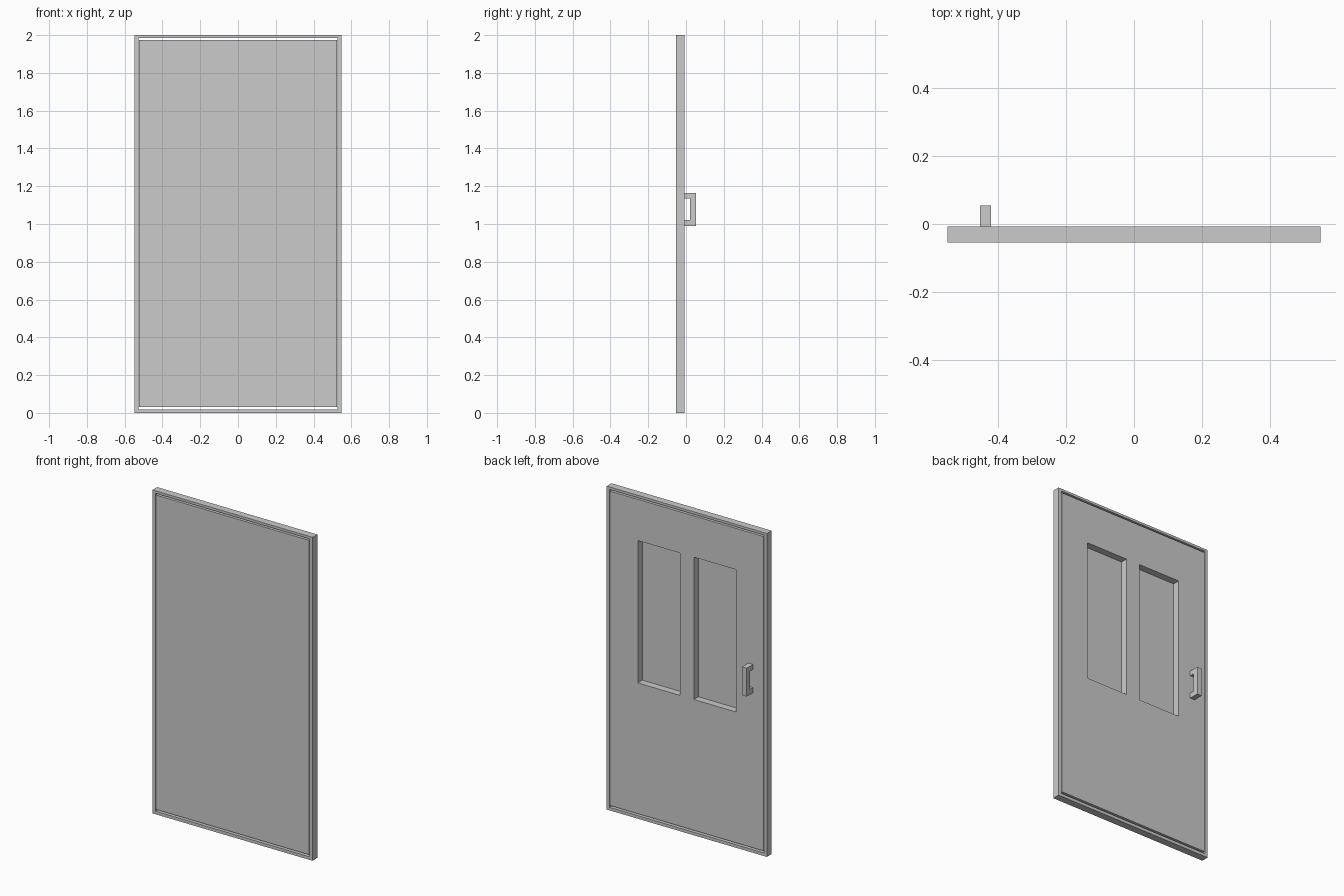
import bpy, bmesh

if "Cube" in bpy.data.objects:
    bpy.data.objects.remove(bpy.data.objects["Cube"])

FRONT, BACK = -0.054, -0.008      # door thickness range in y


def finish(bm, name):
    bmesh.ops.recalc_face_normals(bm, faces=bm.faces)
    mesh = bpy.data.meshes.new(name)
    bm.to_mesh(mesh)
    bm.free()
    ob = bpy.data.objects.new(name, mesh)
    bpy.context.collection.objects.link(ob)
    return ob


def extrude(bm, vec):
    res = bmesh.ops.extrude_face_region(bm, geom=bm.faces[:], use_keep_orig=True)
    moved = [g for g in res["geom"] if isinstance(g, bmesh.types.BMVert)]
    bmesh.ops.translate(bm, verts=moved, vec=vec)


def slab(name, xs, zs, holes=(), y0=FRONT, y1=BACK):
    """Upright slab on an x/z grid, with the listed cells left open."""
    bm = bmesh.new()
    v = [[bm.verts.new((x, y0, z)) for z in zs] for x in xs]
    for i in range(len(xs) - 1):
        for j in range(len(zs) - 1):
            if (i, j) not in holes:
                bm.faces.new((v[i][j], v[i + 1][j], v[i + 1][j + 1], v[i][j + 1]))
    extrude(bm, (0, y1 - y0, 0))
    return finish(bm, name)


# Outer frame
slab("door_frame", [-0.548, -0.528, 0.528, 0.548], [0, 0.019, 1.985, 2], {(1, 1)})

# Door leaf with two window openings
win_in, win_out, win_low, win_high = 0.048, 0.335, 0.84, 1.72
slab("door_leaf", [-0.524, -win_out, -win_in, win_in, win_out, 0.524],
     [0.031, win_low, win_high, 1.975], {(1, 1), (3, 1)})

# Thin panels closing the openings flush with the front
for side, xs in (("left", [-win_out, -win_in]), ("right", [win_in, win_out])):
    slab("window_panel_" + side, xs, [win_low, win_high], y1=FRONT + 0.002)

# Pull handle: C-shaped profile in y/z, extruded along x
profile = [(BACK, 0.99), (0.054, 0.99), (0.054, 1.165), (BACK, 1.165),
           (BACK, 1.135), (0.021, 1.135), (0.021, 1.022), (BACK, 1.022)]
bm = bmesh.new()
bm.faces.new([bm.verts.new((-0.453, y, z)) for y, z in profile])
extrude(bm, (0.033, 0, 0))
finish(bm, "pull_handle")
